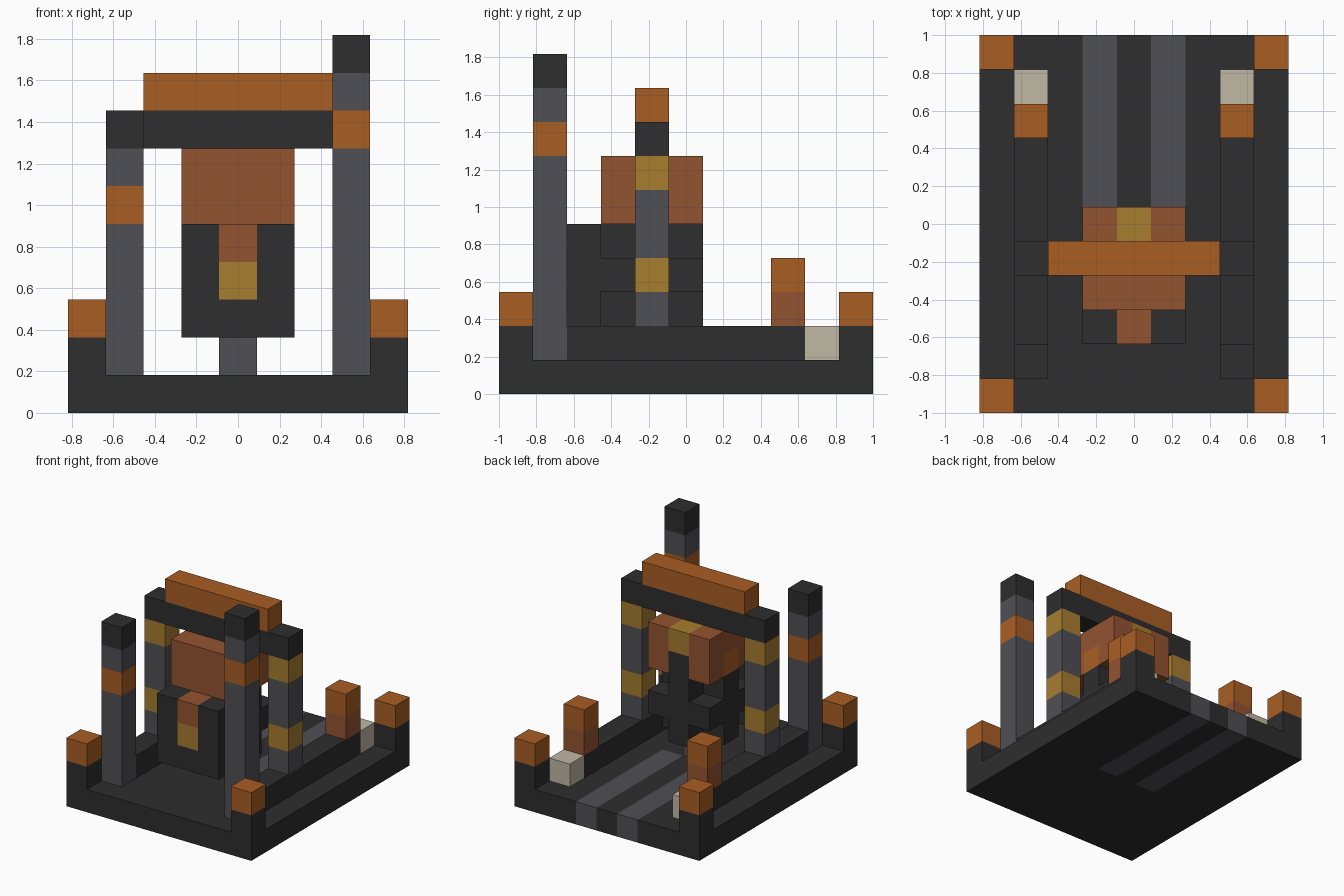
import bpy, bmesh
from itertools import groupby

U = 2 / 11              # one block
HALF_X, HALF_Y = 4.5, 5.5

if "Cube" in bpy.data.objects:
    bpy.data.objects.remove(bpy.data.objects["Cube"], do_unlink=True)


def material(name, hex_code):
    rgb = [int(hex_code[i:i + 2], 16) / 255 for i in (0, 2, 4)]
    col = [c / 12.92 if c < 0.04045 else ((c + 0.055) / 1.055) ** 2.4 for c in rgb] + [1]
    m = bpy.data.materials.new(name)
    m.use_nodes = True
    m.diffuse_color = col
    m.node_tree.nodes["Principled BSDF"].inputs["Base Color"].default_value = col
    return m


MATS = {
    "d": material("charcoal", "2E2E2E"),
    "g": material("steel_grey", "505055"),
    "o": material("orange", "A95E24"),
    "c": material("copper", "945331"),
    "y": material("brass", "A77D2F"),
    "w": material("cream", "C0B8A5"),
}


def stack(name, x, y, z, layers):
    """Block column: x and y are (first, last) cells, one colour letter per layer."""
    x0, x1 = (x[0] - HALF_X) * U, (x[1] + 1 - HALF_X) * U
    y0, y1 = (y[0] - HALF_Y) * U, (y[1] + 1 - HALF_Y) * U
    mesh = bpy.data.meshes.new(name)
    bm = bmesh.new()

    def ring(h):
        return [bm.verts.new((px, py, h * U))
                for px, py in ((x0, y0), (x1, y0), (x1, y1), (x0, y1))]

    low = ring(z)
    bottom = bm.faces.new(low[::-1])
    slots = []
    for letter, run in groupby(layers):
        z += len(list(run))
        if letter not in slots:
            slots.append(letter)
            mesh.materials.append(MATS[letter])
        high = ring(z)
        for a in range(4):
            b = (a + 1) % 4
            bm.faces.new((low[a], low[b], high[b], high[a])).material_index = slots.index(letter)
        low = high
    bm.faces.new(low).material_index = slots.index(letter)
    bottom.material_index = 0
    bm.to_mesh(mesh)
    bm.free()
    obj = bpy.data.objects.new(name, mesh)
    bpy.context.collection.objects.link(obj)


def pair(name, x, y, z, layers):
    """The same stack on both sides of the model."""
    stack("left_" + name, (8 - x[1], 8 - x[0]), y, z, layers)
    stack("right_" + name, x, y, z, layers)


# Floor with two inlaid tracks at the back
stack("floor_front", (0, 8), (0, 4), 0, "d")
pair("floor_side", (0, 2), (5, 10), 0, "d")
pair("floor_track", (3, 3), (5, 10), 0, "g")
stack("floor_middle", (4, 4), (5, 10), 0, "d")

# Corner posts, side curbs, lamps and bollards
for label, row in (("front", 0), ("back", 10)):
    pair(label + "_corner_post", (0, 0), (row, row), 1, "do")
pair("curb", (1, 1), (2, 8), 1, "d")
pair("lamp", (1, 1), (9, 9), 1, "w")
pair("bollard", (1, 1), (8, 8), 2, "co")

# Front chimneys of unequal height
stack("left_chimney", (7, 7), (1, 1), 1, "ggggggogd")
stack("right_chimney", (1, 1), (1, 1), 1, "ggggogd")

# Gantry
pair("gantry_column", (1, 1), (4, 4), 2, "gyggy")
stack("gantry_beam", (1, 7), (4, 4), 7, "d")
stack("gantry_cap", (2, 6), (4, 4), 8, "o")

# Hanging machine: support, front housing and ribbed core
stack("core_support", (4, 4), (4, 4), 1, "g")
pair("housing_cheek", (3, 3), (2, 2), 2, "ddd")
stack("housing_nozzle", (4, 4), (2, 2), 2, "dyc")
stack("core_spine", (4, 4), (3, 5), 2, "ddd")
pair("core_rib", (3, 3), (4, 4), 2, "ddd")
for label, row in (("front", 3), ("back", 5)):
    pair(label + "_core_flange", (3, 3), (row, row), 3, "d")

# Copper head with side lights and a brass rear cap
stack("head_front", (3, 5), (3, 3), 5, "cc")
stack("head_middle", (4, 4), (4, 4), 5, "cc")
pair("head_side", (3, 3), (4, 4), 5, "oc")
pair("head_rear", (3, 3), (5, 5), 5, "cc")
stack("head_rear_cap", (4, 4), (5, 5), 5, "dy")
